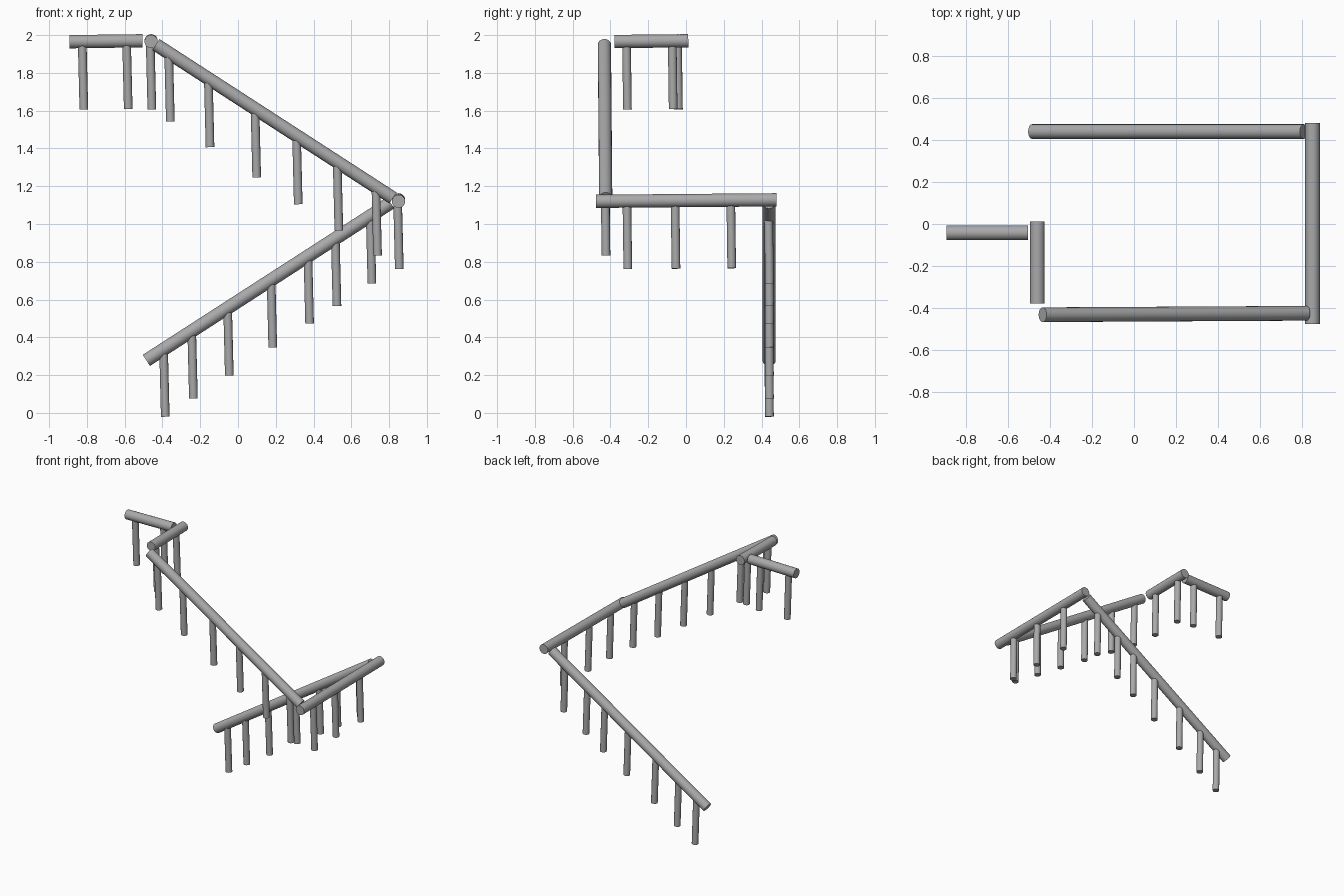
import bpy, math
from mathutils import Vector

old = bpy.data.objects.get("Cube")
if old:
    bpy.data.objects.remove(old, do_unlink=True)

metal = bpy.data.materials.new("grey_metal")
metal.use_nodes = True
GREY = (0.4, 0.4, 0.4, 1)
metal.diffuse_color = GREY
metal.node_tree.nodes["Principled BSDF"].inputs["Base Color"].default_value = GREY

RAIL_R, POST_R = 0.035, 0.023
POST_DROP = 0.36


def rod(name, a, b, radius, sides=20):
    """Capped round bar between two points."""
    a, b = Vector(a), Vector(b)
    bpy.ops.mesh.primitive_cylinder_add(vertices=sides, radius=radius,
                                        depth=(b - a).length, location=(a + b) / 2)
    ob = bpy.context.object
    ob.name = name
    ob.rotation_euler = (b - a).to_track_quat('Z', 'Y').to_euler()
    ob.data.materials.append(metal)
    bpy.ops.object.shade_smooth_by_angle(angle=math.radians(40))
    return ob


def railing(name, a, b, axis, stations):
    """Handrail plus hanging posts placed at coordinates along one axis."""
    a, b = Vector(a), Vector(b)
    rod(name + "_handrail", a, b, RAIL_R)
    for i, s in enumerate(stations, 1):
        top = a.lerp(b, (s - a[axis]) / (b[axis] - a[axis]))
        foot = top - Vector((0, 0, POST_DROP))
        # posts lean very slightly
        rod(f"{name}_post_{i}", foot + Vector((0.004, 0.002, 0)),
            top - Vector((0.005, 0.003, 0)), POST_R, 16)


# Lower flight, landing, upper flight
railing("lower_flight", (-0.485, 0.44, 0.278), (0.808, 0.44, 1.112), 0,
        (-0.389, -0.24, -0.05, 0.18, 0.375, 0.52, 0.705))
railing("landing", (0.85, 0.48, 1.128), (0.85, -0.477, 1.12), 1,
        (0.24, -0.055, -0.31))
railing("upper_flight", (0.82, -0.425, 1.138), (-0.435, -0.432, 1.95), 0,
        (0.735, 0.53, 0.095, 0.315, -0.152, -0.362))

# Top landing corner
railing("top_return", (-0.46, -0.378, 1.966), (-0.46, 0.012, 1.97), 1,
        (-0.312, -0.07))
railing("top_end", (-0.505, -0.042, 1.97), (-0.892, -0.042, 1.965), 0,
        (-0.585, -0.82))
